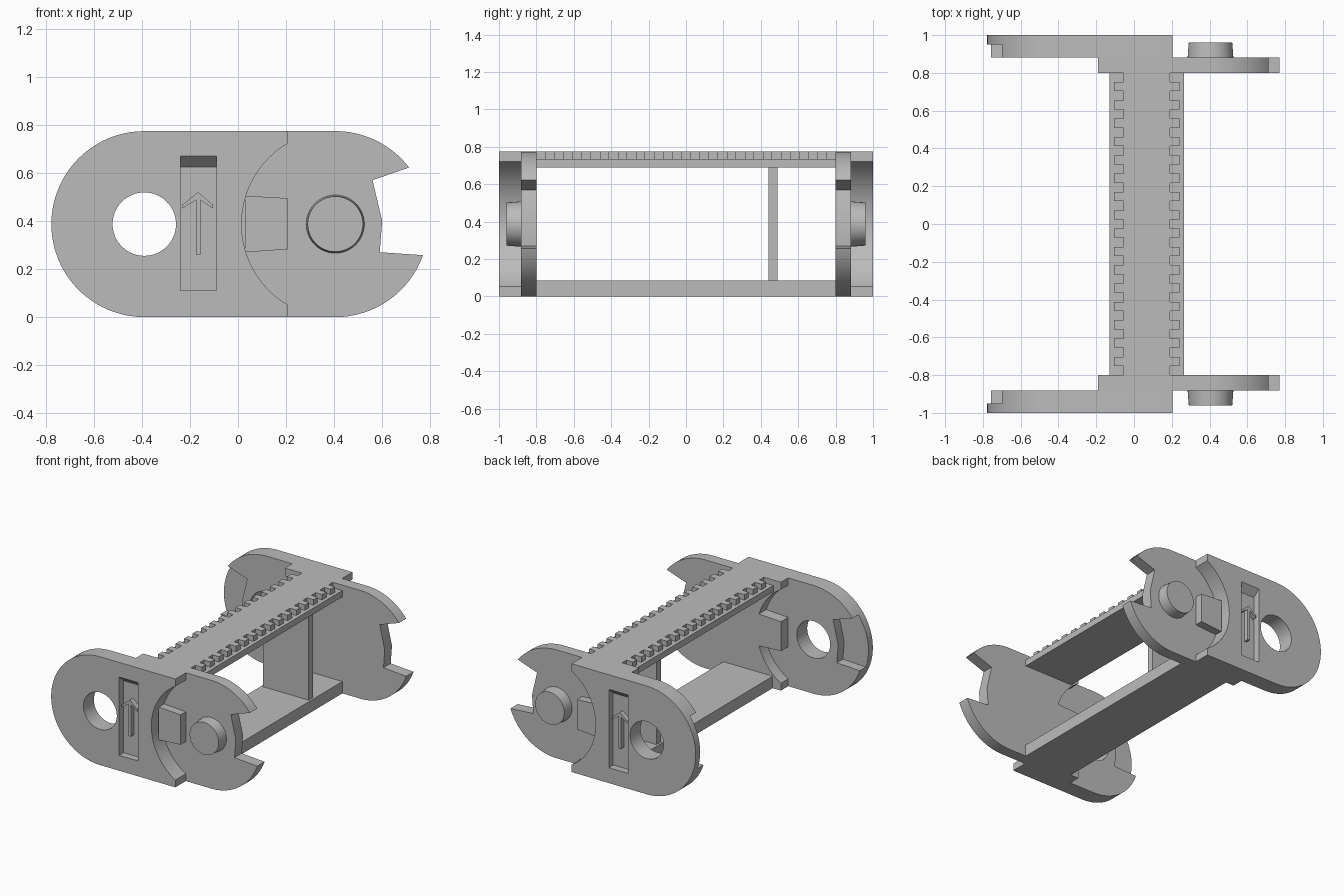
import bpy, bmesh, math
from mathutils import Vector

if "Cube" in bpy.data.objects:
    bpy.data.objects.remove(bpy.data.objects["Cube"])

GREY = bpy.data.materials.new("plain_grey")
GREY.use_nodes = True
GREY.diffuse_color = (0.5, 0.5, 0.5, 1)
GREY.node_tree.nodes["Principled BSDF"].inputs["Base Color"].default_value = (0.5, 0.5, 0.5, 1)

R = 0.387                 # end radius, also the height of the joint axis
HOLE_X, PIN_X = -0.39, 0.405
MID = 0.882               # where outer and inner layers of a side meet


def finish(name, bm):
    bmesh.ops.recalc_face_normals(bm, faces=bm.faces)
    mesh = bpy.data.meshes.new(name)
    bm.to_mesh(mesh)
    bm.free()
    mesh.materials.append(GREY)
    obj = bpy.data.objects.new(name, mesh)
    bpy.context.collection.objects.link(obj)
    return obj


def prism(name, outline, lo, hi, place):
    """Extrude a 2D outline from lo to hi; place maps (a, b, depth) to a point."""
    bm = bmesh.new()
    face = bm.faces.new([bm.verts.new(place(a, b, lo)) for a, b in outline])
    out = bmesh.ops.extrude_face_region(bm, geom=[face])
    move = Vector(place(0, 0, hi)) - Vector(place(0, 0, lo))
    bmesh.ops.translate(bm, vec=move, verts=[g for g in out["geom"] if isinstance(g, bmesh.types.BMVert)])
    return finish(name, bm)


def box(name, x, y, z):
    return prism(name, [(x[0], z[0]), (x[1], z[0]), (x[1], z[1]), (x[0], z[1])],
                 y[0], y[1], lambda a, b, d: (a, d, b))


def arc(cx, r, start, end, steps=40):
    angles = [math.radians(start + (end - start) * i / steps) for i in range(steps + 1)]
    return [(cx + r * math.cos(t), R + r * math.sin(t)) for t in angles]


def activate(obj):
    bpy.ops.object.select_all(action="DESELECT")
    obj.select_set(True)
    bpy.context.view_layer.objects.active = obj


def cut(obj, cutter):
    cutter.hide_render = True
    mod = obj.modifiers.new("cut", "BOOLEAN")
    mod.operation = "DIFFERENCE"
    mod.solver = "EXACT"
    mod.object = cutter
    activate(obj)
    bpy.ops.object.modifier_apply(modifier="cut")
    bpy.data.objects.remove(cutter)


def smooth(obj):
    activate(obj)
    bpy.ops.object.shade_smooth_by_angle(angle=math.radians(30))


# Shared outlines, seen from the front as (x, z)
seat = math.degrees(math.acos(0.2 / 0.39))      # half-angle of the curved seats
outer_outline = (arc(HOLE_X, R, 90, 270) + [(0.205, 0)]
                 + arc(PIN_X, 0.39, 180 + seat, 180 - seat) + [(0.205, 2 * R)])

notch = [(0.59, 0.27), (0.60, 0.40), (0.56, 0.57)]
tongue = [(-0.19, 0.282), (-0.19, 0.492)]
inner_outline = ([(-0.19, 0)] + arc(PIN_X, R, -90, -19.5) + notch + arc(PIN_X, R, 37.5, 90)
                 + [(-0.19, 2 * R)] + arc(HOLE_X, 0.39, seat, 17, 20)
                 + tongue[::-1] + arc(HOLE_X, 0.39, -17, -seat, 20))

pocket = [(0.015 - x, z) for x, z in [(0.95, 0.255)] + notch + [(0.95, 0.70)]]
tab = [(0.03, 0.27), (0.205, 0.282), (0.205, 0.495), (0.03, 0.505)]
arrow = [(-0.175, 0.26), (-0.157, 0.26), (-0.157, 0.488), (-0.105, 0.452),
         (-0.105, 0.468), (-0.166, 0.52), (-0.23, 0.468), (-0.23, 0.452), (-0.175, 0.488)]

for label, s in (("front", -1), ("back", 1)):
    def xz(a, b, d, s=s):
        return (a, s * d, b)

    def yz(a, b, d, s=s):
        return (d, s * a, b)

    # Outer layer with pivot hole, marker recess and stop pocket
    outer = prism(label + "_outer_plate", outer_outline, MID, 1.0, xz)
    cut(outer, prism("hole_cutter", arc(HOLE_X, 0.132, 0, 354.375, 63), 0.7, 1.2, xz))
    recess = [(1.05, 0.11), (0.95, 0.11), (0.95, 0.625), (1.0, 0.67), (1.05, 0.715)]
    cut(outer, prism("recess_cutter", recess, -0.24, -0.09, yz))
    cut(outer, prism("pocket_cutter", pocket, 0.7, 0.95, xz))
    smooth(outer)

    # Inner layer with round end, stop notch and tongue
    smooth(prism(label + "_inner_plate", inner_outline, 0.80, MID, xz))
    prism(label + "_stop_tab", tab, MID - 0.01, 0.94, xz)
    prism(label + "_arrow_mark", arrow, 0.945, 0.985, xz)

    # Tapered pivot pin
    pin = bmesh.new()
    bmesh.ops.create_cone(pin, cap_ends=True, segments=64, radius1=0.122, radius2=0.115, depth=0.09)
    for v in pin.verts:
        v.co = (PIN_X + v.co.x, s * (0.915 + v.co.z), R + v.co.y)
    smooth(finish(label + "_pivot_pin", pin))

# Cross bars and divider between the sides
box("bottom_bar", (-0.125, 0.265), (-0.8, 0.8), (0, 0.085))
box("top_bar", (-0.13, 0.265), (-0.8, 0.8), (0.69, 0.735))
box("divider", (-0.11, 0.25), (0.44, 0.49), (0.085, 0.69))

# Toothed strip on the top bar
STEP = 1.6 / 33
left, right = [], []
for i in range(33):
    y0, y1 = -0.8 + i * STEP, -0.8 + (i + 1) * STEP
    out = 0.05 * (i % 2)
    left += [(-0.055 - out, y0), (-0.055 - out, y1)]
    right += [(0.19 + out, y0), (0.19 + out, y1)]
prism("toothed_strip", left + right[::-1], 0.735, 2 * R, lambda a, b, d: (a, b, d))
